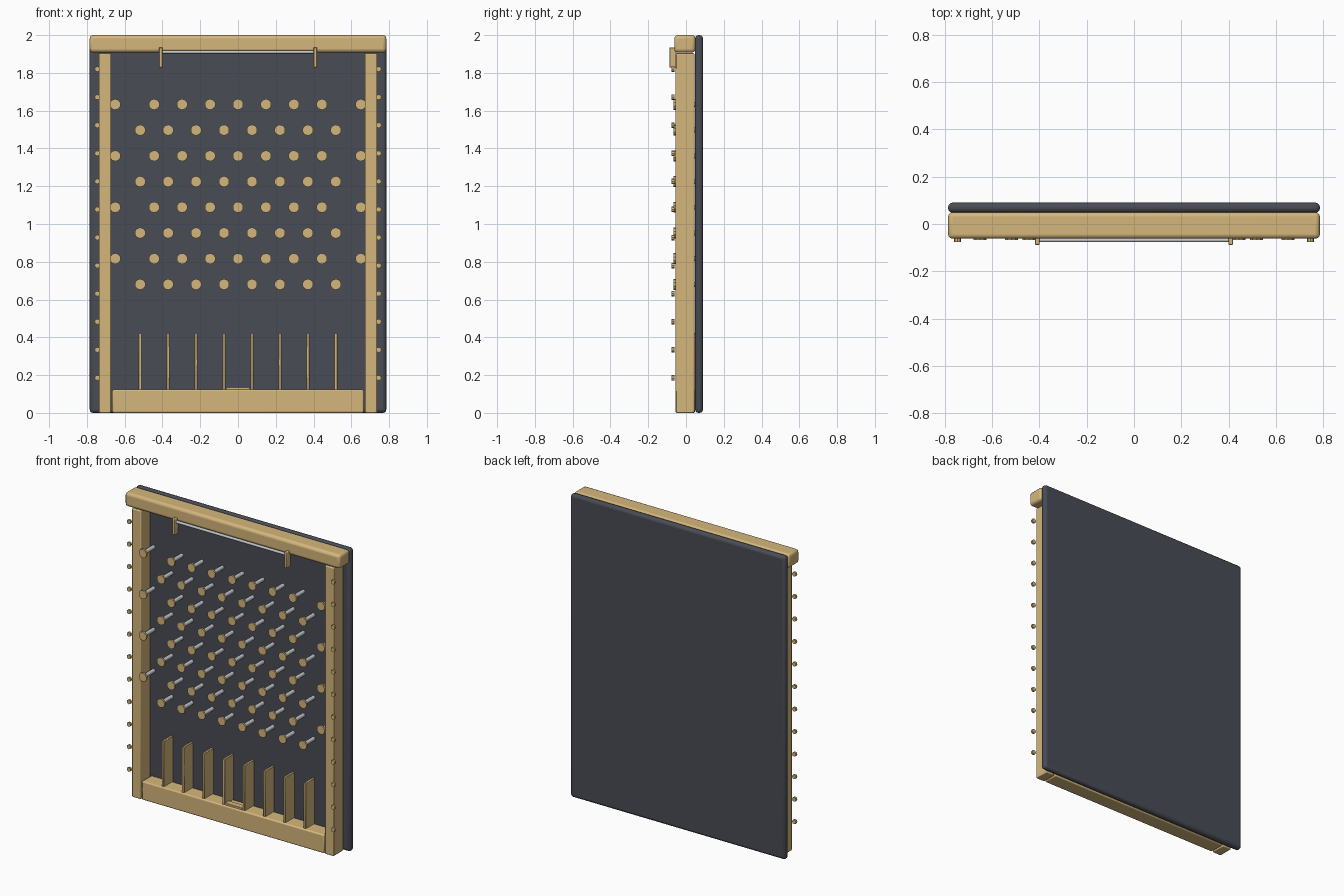
import bpy, bmesh, math
from mathutils import Matrix

if "Cube" in bpy.data.objects:
    bpy.data.objects.remove(bpy.data.objects["Cube"])


def material(name, rgb):
    m = bpy.data.materials.new(name)
    m.diffuse_color = (*rgb, 1)
    m.use_nodes = True
    m.node_tree.nodes["Principled BSDF"].inputs["Base Color"].default_value = m.diffuse_color
    return m


WOOD = material("pale wood", (0.66, 0.47, 0.20))
DARK = material("charcoal", (0.065, 0.072, 0.09))
STEEL = material("steel", (0.55, 0.56, 0.58))


def finish(name, bm, mat, bevel=0, segments=2):
    mesh = bpy.data.meshes.new(name)
    bm.to_mesh(mesh)
    bm.free()
    ob = bpy.data.objects.new(name, mesh)
    bpy.context.collection.objects.link(ob)
    mesh.materials.append(mat)
    if bevel:
        mod = ob.modifiers.new("rounded_edges", 'BEVEL')
        mod.width, mod.segments = bevel, segments
    bpy.ops.object.select_all(action='DESELECT')
    bpy.context.view_layer.objects.active = ob
    ob.select_set(True)
    bpy.ops.object.shade_smooth_by_angle(angle=math.radians(35))
    return ob


def box(name, x, y, z, mat, bevel=0, segments=2):
    bm = bmesh.new()
    size = [b - a for a, b in (x, y, z)]
    mid = [(a + b) / 2 for a, b in (x, y, z)]
    bmesh.ops.create_cube(bm, size=1, matrix=Matrix.Translation(mid) @ Matrix.Diagonal((*size, 1)))
    return finish(name, bm, mat, bevel, segments)


def rods(name, points, y0, y1, radius, sides, mat, axis_turn=Matrix.Rotation(math.pi / 2, 4, 'X')):
    """Short cylinders along y at every (x, z) point."""
    bm = bmesh.new()
    for x, z in points:
        bmesh.ops.create_cone(bm, cap_ends=True, segments=sides, radius1=radius, radius2=radius,
                              depth=y1 - y0,
                              matrix=Matrix.Translation((x, (y0 + y1) / 2, z)) @ axis_turn)
    return finish(name, bm, mat)


# Back board and frame
box("back_board", (-0.785, 0.785), (0.048, 0.09), (0, 2), DARK, 0.018, 3)
box("top_rail", (-0.785, 0.785), (-0.062, 0.05), (1.908, 2), WOOD, 0.018, 3)
for side, s in (("left", -1), ("right", 1)):
    box(side + "_rail", sorted((s * 0.672, s * 0.737)), (-0.055, 0.045), (0, 1.904), WOOD, 0.006)
box("bottom_rail", (-0.666, 0.666), (-0.055, 0.048), (0, 0.123), WOOD, 0.008)

# Staggered pegs: a steel shaft with a wooden head
STEP = 0.148
pegs = []
for row in range(8):
    z = 1.633 - row * 0.1361
    if row % 2 == 0:
        xs = [STEP * i for i in range(-3, 4)] + [-0.65, 0.65]
    else:
        xs = [STEP * (i - 3.5) for i in range(8)]
    pegs += [(x, z) for x in xs]
rods("peg_shafts", pegs, -0.056, 0.055, 0.013, 12, STEEL)
rods("peg_heads", pegs, -0.067, -0.055, 0.029, 10, WOOD)

# Small buttons along the outer edges of the side rails
rods("edge_buttons", [(s * 0.745, 1.82 - i * 0.1486) for s in (-1, 1) for i in range(12)],
     -0.076, -0.062, 0.0145, 8, WOOD)

# Slot dividers and the small catch on the bottom rail
for i in range(8):
    x = STEP * (i - 3.5)
    box("slot_divider", (x - 0.008, x + 0.008), (-0.045, 0.05), (0.115, 0.422), WOOD, 0.002, 1)
box("catch_plate", (-0.064, 0.064), (-0.045, -0.005), (0.12, 0.136), WOOD, 0.002, 1)

# Release bar held by two brackets
for s in (-1, 1):
    box("bar_bracket", (s * 0.409 - 0.01, s * 0.409 + 0.01), (-0.088, -0.05), (1.828, 1.935), WOOD, 0.004)
bm = bmesh.new()
bmesh.ops.create_cone(bm, cap_ends=True, segments=12, radius1=0.009, radius2=0.009, depth=0.81,
                      matrix=Matrix.Translation((0, -0.068, 1.91)) @ Matrix.Rotation(math.pi / 2, 4, 'Y'))
finish("release_bar", bm, STEEL)
